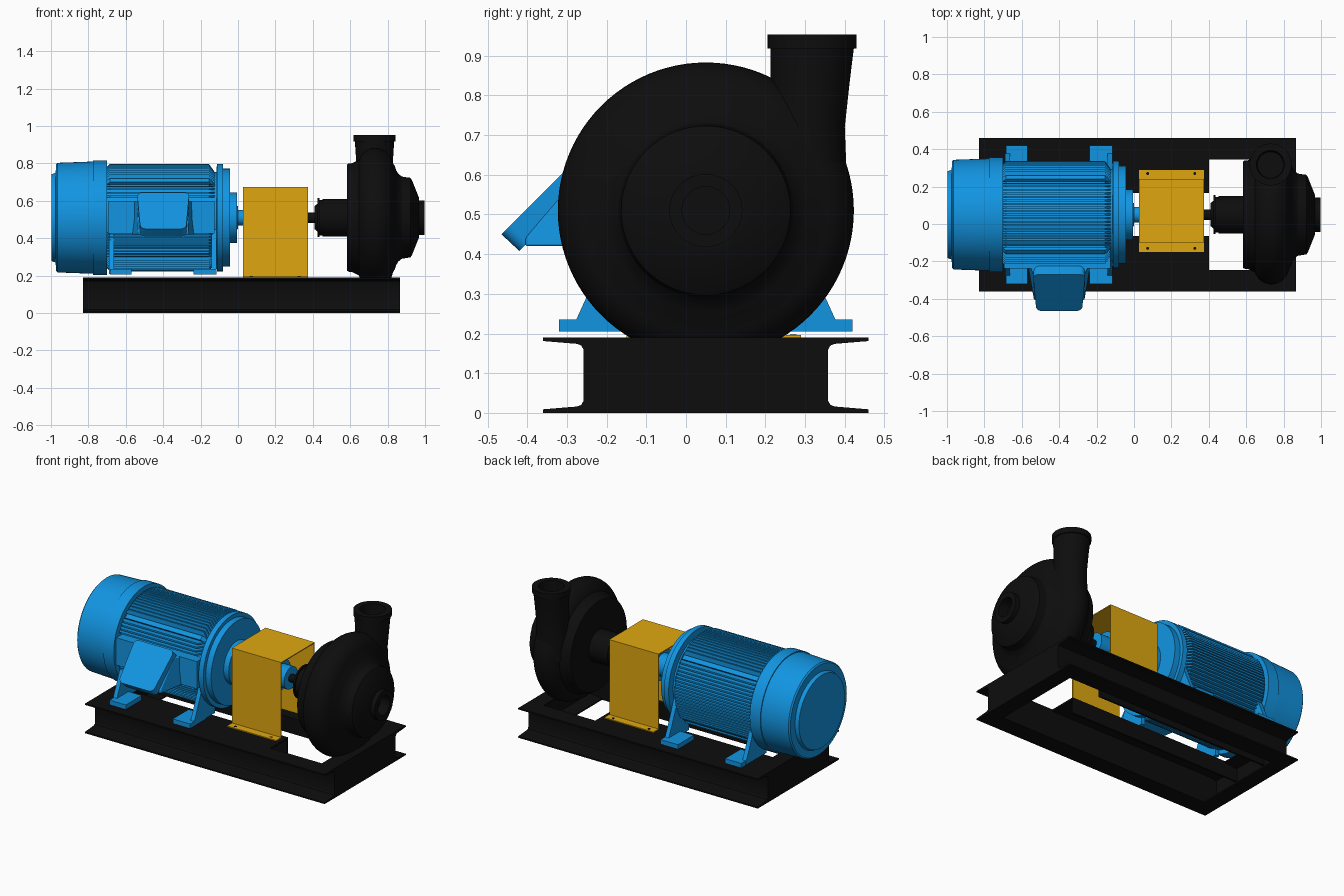
import bpy, bmesh, math
from mathutils import Vector, Matrix

if "Cube" in bpy.data.objects:
    bpy.data.objects.remove(bpy.data.objects["Cube"])

CY, CZ = 0.05, 0.51          # shared shaft axis, along x


def material(name, rgb):
    m = bpy.data.materials.new(name)
    m.diffuse_color = (*rgb, 1)
    m.use_nodes = True
    m.node_tree.nodes["Principled BSDF"].inputs["Base Color"].default_value = m.diffuse_color
    return m


BLUE = material("blue_paint", (0.006, 0.30, 0.76))
BLACK = material("black_paint", (0.004, 0.004, 0.004))
AMBER = material("amber_paint", (0.74, 0.39, 0.005))


def finish(name, bm, mat, smooth=True, bevel=0):
    bmesh.ops.recalc_face_normals(bm, faces=bm.faces)
    me = bpy.data.meshes.new(name)
    bm.to_mesh(me)
    bm.free()
    ob = bpy.data.objects.new(name, me)
    bpy.context.collection.objects.link(ob)
    me.materials.append(mat)
    if bevel:
        mod = ob.modifiers.new("bevel", 'BEVEL')
        mod.width, mod.segments = bevel, 3
    if smooth:
        bpy.ops.object.select_all(action='DESELECT')
        ob.select_set(True)
        bpy.context.view_layer.objects.active = ob
        bpy.ops.object.shade_smooth_by_angle(angle=math.radians(30))
    return ob


def add_lathe(bm, profile, matrix, n=64):
    """Revolve (distance along z, radius) pairs, capped at both ends."""
    rings = [[bm.verts.new(matrix @ Vector((r * math.cos(2 * math.pi * i / n),
                                            r * math.sin(2 * math.pi * i / n), d)))
              for i in range(n)] for d, r in profile]
    for a, b in zip(rings, rings[1:]):
        for i in range(n):
            j = (i + 1) % n
            bm.faces.new((a[i], a[j], b[j], b[i]))
    bm.faces.new(rings[0])
    bm.faces.new(rings[-1])


ALONG_X = Matrix.Translation((0, CY, CZ)) @ Matrix.Rotation(math.pi / 2, 4, 'Y')


def lathe_x(name, profile, mat, n=64):
    bm = bmesh.new()
    add_lathe(bm, profile, ALONG_X, n)
    return finish(name, bm, mat)


def add_prism(bm, pts, lo, hi, to3d=lambda a, b, t: (t, a, b)):
    """Extrude a closed 2D outline from lo to hi; default outline is (y, z) along x."""
    ends = [[bm.verts.new(to3d(a, b, t)) for a, b in pts] for t in (lo, hi)]
    n = len(pts)
    for i in range(n):
        j = (i + 1) % n
        bm.faces.new((ends[0][i], ends[0][j], ends[1][j], ends[1][i]))
    bm.faces.new(ends[0])
    bm.faces.new(ends[1])


def rect(a0, a1, b0, b1):
    return [(a0, b0), (a1, b0), (a1, b1), (a0, b1)]


# Base frame: outward-facing tapered channels, end channels, inner motor rails
half = [(0.295, 0), (0.41, 0), (0.41, 0.009), (0.325, 0.016), (0.314, 0.020), (0.308, 0.031)]
channel = half + [(d, 0.19 - z) for d, z in reversed(half)]
for side, tag in ((-1, "front"), (1, "back")):
    bm = bmesh.new()
    add_prism(bm, [(CY + side * d, z) for d, z in channel], -0.83, 0.865)
    finish(f"base_channel_{tag}", bm, BLACK)
    bm = bmesh.new()
    rail = [(0.30, 0.19), (0.115, 0.19), (0.115, 0.09), (0.127, 0.09), (0.127, 0.178), (0.30, 0.178)]
    add_prism(bm, [(CY + side * d, z) for d, z in rail], -0.82, 0.40)
    finish(f"motor_rail_{tag}", bm, BLACK)
for x, s, tag in ((-0.83, 1, "left"), (0.865, -1, "right")):
    bm = bmesh.new()
    c = [(0, 0), (0.1, 0), (0.1, 0.009), (0.013, 0.018), (0.013, 0.172), (0.1, 0.181), (0.1, 0.19), (0, 0.19)]
    add_prism(bm, [(x + s * d, z) for d, z in c], CY - 0.296, CY + 0.296, lambda a, b, t: (a, t, b))
    finish(f"base_end_{tag}", bm, BLACK)

# Pump casing with rounded rim, front cover and suction flange
rim = [(0.735 + 0.095 * math.cos(math.radians(a)), 0.275 + 0.098 * math.sin(math.radians(a)))
       for a in range(170, 9, -10)]
lathe_x("pump_casing", [(0.582, 0.10), (0.582, 0.283), (0.59, 0.289), (0.61, 0.291), (0.632, 0.302)] + rim[1:] +
        [(0.838, 0.277), (0.845, 0.255), (0.857, 0.235), (0.875, 0.22), (0.905, 0.215), (0.922, 0.213),
         (0.93, 0.20), (0.968, 0.105), (0.968, 0.092), (0.997, 0.092), (0.997, 0.06), (0.93, 0.06)], BLACK, 96)

# Discharge nozzle and flange
bm = bmesh.new()
add_lathe(bm, [(0.51, 0.105), (0.62, 0.098), (0.72, 0.094), (0.84, 0.100), (0.918, 0.105), (0.918, 0.112),
               (0.953, 0.112), (0.953, 0.075), (0.88, 0.07)],
          Matrix.Translation((0.73, 0.318, 0)) @ Matrix(((1, 0, 0, 0), (0, 1, 0.0, 0), (0, 0, 1, 0), (0, 0, 0, 1))))
for v in bm.verts:                      # nozzle leans slightly inward at its root
    v.co.y -= 0.012 * max(0, min(1, (0.92 - v.co.z) / 0.2))
finish("discharge_nozzle", bm, BLACK)

# Bearing housing and pump shaft
lathe_x("bearing_housing", [(0.37, 0.028), (0.408, 0.028), (0.408, 0.06), (0.425, 0.075), (0.425, 0.104),
                            (0.437, 0.104), (0.437, 0.095), (0.452, 0.095), (0.452, 0.1), (0.59, 0.1)], BLACK, 48)
lathe_x("pump_shaft", [(0.25, 0.025), (0.405, 0.025)], BLACK, 32)

# Shaft coupling
lathe_x("coupling", [(0.06, 0.04), (0.06, 0.07), (0.13, 0.07), (0.13, 0.10), (0.19, 0.10), (0.19, 0.09), (0.21, 0.09),
                     (0.21, 0.10), (0.27, 0.10), (0.27, 0.07), (0.34, 0.07), (0.34, 0.025)], BLUE, 48)

# Coupling guard: folded sheet with feet
t = 0.006
out = [(-0.22, 0.19), (-0.17, 0.19), (-0.17, 0.675 - t)]
guard = [(-0.22, 0.19), (-0.17 + t, 0.19), (-0.17 + t, 0.675 - t), (0.17 - t, 0.675 - t), (0.17 - t, 0.19),
         (0.22, 0.19), (0.22, 0.19 + t), (0.17, 0.19 + t), (0.17, 0.675), (-0.17, 0.675), (-0.17, 0.19 + t),
         (-0.22, 0.19 + t)]
bm = bmesh.new()
add_prism(bm, [(d + CY + 0.02, z) for d, z in guard], 0.027, 0.375)
finish("coupling_guard", bm, AMBER, smooth=False)
bm = bmesh.new()
for x in (0.073, 0.325):
    for y in (-0.13, 0.27):
        add_lathe(bm, [(0.19, 0.008), (0.198, 0.008)], Matrix.Translation((x, y, 0)), 12)
finish("guard_bolts", bm, BLACK)

# Motor body, drive end bell and shaft
lathe_x("motor_body", [(-0.72, 0.245), (-0.108, 0.245)], BLUE)
lathe_x("drive_end_bell", [(-0.115, 0.245), (-0.113, 0.287), (-0.08, 0.287), (-0.08, 0.262), (-0.042, 0.262),
                           (-0.042, 0.135), (-0.006, 0.135), (-0.006, 0.065), (0.0, 0.06), (0.0, 0.042),
                           (0.10, 0.042)], BLUE)
# Fan cover with domed back edge
lathe_x("fan_cover", [(-0.995, 0.20), (-0.997, 0.232), (-0.975, 0.24), (-0.973, 0.285), (-0.965, 0.293),
                      (-0.775, 0.30), (-0.775, 0.306), (-0.70, 0.306), (-0.70, 0.24)], BLUE, 72)

# Cooling fins: parallel groups on top, bottom and both sides, trimmed to a circle
bm = bmesh.new()


def fin(offset, angle, radius=0.287, w=0.005):
    top = math.sqrt(radius ** 2 - offset ** 2)
    low = math.sqrt(0.235 ** 2 - offset ** 2)
    outline = [(-0.705, low), (-0.705, top - 0.02), (-0.685, top), (-0.155, top), (-0.118, low)]
    c, s = math.cos(angle), math.sin(angle)
    add_prism(bm, outline, offset - w, offset + w,
              lambda x, h, o: (x, CY + c * o - s * h, CZ + s * o + c * h))


for i in range(-9, 10):
    o = i * 0.019
    fin(o, 0)
    fin(o, math.pi)
    fin(o, -math.pi / 2)
for i in range(5, 13):                  # front side, clear of the terminal box
    fin(-i * 0.017, math.pi / 2)
for i in range(6, 10):
    fin(i * 0.019, math.pi / 2)
for k in range(4):                      # heavy corner ribs between the groups
    fin(0, math.pi / 4 + k * math.pi / 2, 0.283, 0.014)
finish("cooling_fins", bm, BLUE, smooth=False)

# Motor feet: pad plus an upright web under each corner
for side, tag in ((-1, "front"), (1, "back")):
    bm = bmesh.new()
    for x0, x1, w0, w1 in ((-0.685, -0.57, -0.69, -0.663), (-0.237, -0.115, -0.142, -0.115)):
        add_prism(bm, [(CY + side * a, b) for a, b in rect(0.21, 0.37, 0.205, 0.235)], x0, x1)
        web = [(0.12, 0.21), (0.328, 0.21), (0.328, 0.232), (0.297, 0.30), (0.235, 0.45), (0.12, 0.45)]
        add_prism(bm, [(CY + side * a, b) for a, b in web], w0, w1)
    finish(f"motor_feet_{tag}", bm, BLUE, smooth=False)

# Terminal box: mounting pad, body and slanted lid
bm = bmesh.new()
add_prism(bm, rect(-0.238, -0.15, 0.425, 0.60), -0.695, -0.125)
finish("terminal_pad", bm, BLUE, smooth=False)
bm = bmesh.new()
add_prism(bm, [(-0.20, 0.60), (-0.27, 0.60), (-0.405, 0.44), (-0.405, 0.42), (-0.20, 0.42)], -0.535, -0.265)
for v in bm.verts:                      # flares toward the motor
    if v.co.y > -0.25:
        v.co.x += 0.035 if v.co.x > -0.4 else -0.035
finish("terminal_box", bm, BLUE, bevel=0.006)
bm = bmesh.new()
add_prism(bm, [(-0.465, 0.45), (-0.42, 0.408), (-0.225, 0.60), (-0.27, 0.645)], -0.54, -0.26)
for v in bm.verts:                      # narrower at the lower end
    if v.co.z < 0.5:
        v.co.x += -0.018 if v.co.x > -0.4 else 0.018
edges = [e for e in bm.edges if abs((e.verts[0].co - e.verts[1].co).normalized().dot(Vector((0, 0.71, -0.71)))) > 0.9]
bmesh.ops.bevel(bm, geom=edges, offset=0.03, segments=5, profile=0.5, affect='EDGES')
finish("terminal_lid", bm, BLUE)
